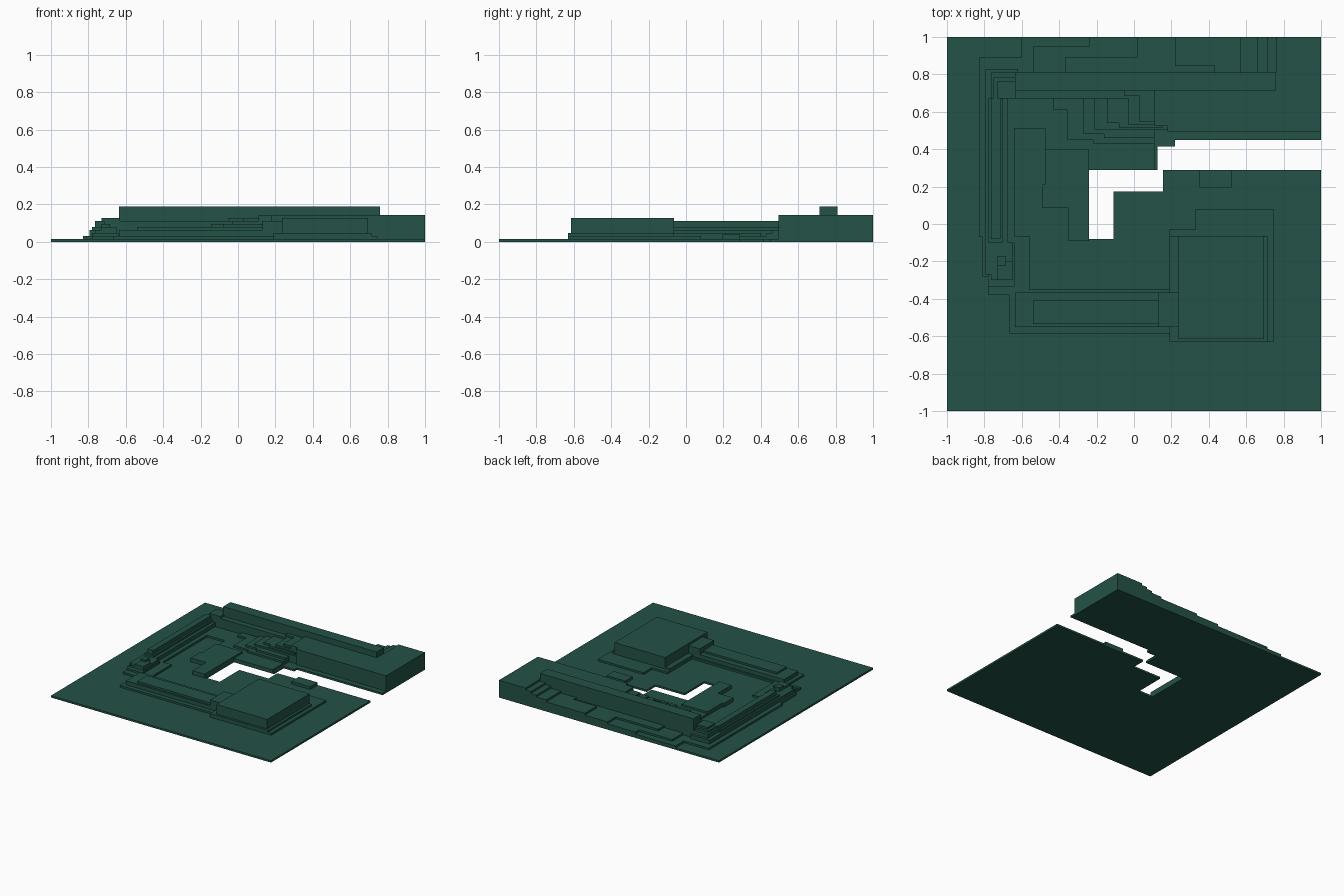
import bpy, bmesh

cube = bpy.data.objects.get("Cube")
if cube:
    bpy.data.objects.remove(cube, do_unlink=True)

green = bpy.data.materials.new("dark green")
green.use_nodes = True
color = (0.017, 0.085, 0.063, 1)
green.diffuse_color = color
green.node_tree.nodes["Principled BSDF"].inputs["Base Color"].default_value = color

STEP = 0.0158  # height of one terrace


def finish(name, bm):
    bmesh.ops.recalc_face_normals(bm, faces=bm.faces)
    mesh = bpy.data.meshes.new(name)
    bm.to_mesh(mesh)
    bm.free()
    mesh.materials.append(green)
    obj = bpy.data.objects.new(name, mesh)
    bpy.context.collection.objects.link(obj)


def extrude_outline(name, points, height):
    """Flat outline raised into a slab."""
    bm = bmesh.new()
    face = bm.faces.new([bm.verts.new((x, y, 0)) for x, y in points])
    top = bmesh.ops.extrude_face_region(bm, geom=[face])
    verts = [v for v in top["geom"] if isinstance(v, bmesh.types.BMVert)]
    bmesh.ops.translate(bm, verts=verts, vec=(0, 0, height))
    finish(name, bm)


def terraces(name, blocks):
    """Blocks given as x0, x1, y0, y1, level, sunk into the base."""
    bm = bmesh.new()
    z0 = 0.008
    for x0, x1, y0, y1, level in blocks:
        z1 = level * STEP
        made = bmesh.ops.create_cube(bm, size=1)["verts"]
        bmesh.ops.scale(bm, verts=made, vec=(x1 - x0, y1 - y0, z1 - z0))
        bmesh.ops.translate(bm, verts=made,
                            vec=((x0 + x1) / 2, (y0 + y1) / 2, (z0 + z1) / 2))
    finish(name, bm)


# Ground slab with the stepped channel cut through it
extrude_outline("ground_slab", [
    (-1, -1), (1, -1), (1, 0.29), (0.155, 0.29), (0.155, 0.175),
    (-0.11, 0.175), (-0.11, -0.08), (-0.24, -0.08), (-0.24, 0.29),
    (0.125, 0.29), (0.125, 0.415), (0.22, 0.415), (0.22, 0.45),
    (1, 0.45), (1, 1), (-1, 1)], STEP)

# Long top ridge along the back
terraces("back_ridge", [(-0.635, 0.76, 0.715, 0.81, 12)])

# High plateau at the right of the back
terraces("back_plateau", [
    (0.76, 1, 0.495, 1, 9), (0.18, 0.77, 0.495, 0.72, 9),
    (0.11, 0.19, 0.525, 0.72, 9)])

# Steps falling to the left behind the ridge
terraces("rear_steps", [
    (0.71, 0.77, 0.8, 1, 8), (0.66, 0.72, 0.8, 1, 7), (0.57, 0.67, 0.8, 1, 6),
    (0.22, 0.58, 0.845, 1, 5), (0.43, 0.58, 0.8, 0.85, 5),
    (0.015, 0.23, 0.8, 1, 4), (-0.37, 0.44, 0.8, 0.89, 4),
    (-0.24, 0.02, 0.8, 1, 3), (-0.54, 0.02, 0.8, 0.95, 3),
    (-0.605, -0.23, 0.8, 1, 2), (-0.83, -0.53, 0.8, 0.89, 2)])

# Staircase falling to the left in front of the ridge
terraces("front_steps", [
    (0.03, 0.15, 0.545, 0.72, 8), (-0.05, 0.04, 0.685, 0.72, 8),
    (-0.635, 0.12, 0.67, 0.72, 7), (-0.03, 0.155, 0.53, 0.68, 7),
    (-0.145, 0.0, 0.54, 0.68, 6), (-0.08, 0.155, 0.515, 0.68, 6),
    (-0.21, 0.18, 0.505, 0.68, 5),
    (-0.27, 0.11, 0.48, 0.68, 4), (-0.16, 0.11, 0.46, 0.5, 4),
    (-0.43, -0.2, 0.61, 0.68, 3), (-0.355, 0.11, 0.45, 0.68, 3),
    (-0.22, 0.11, 0.43, 0.46, 3)])

# Low shelves around the inner court
terraces("court_shelves", [
    (-0.68, -0.2, 0.51, 0.68, 2), (-0.475, 0.11, 0.40, 0.52, 2),
    (-0.24, 0.11, 0.29, 0.41, 2),
    (-0.475, -0.24, 0.29, 0.40, 3), (-0.475, -0.24, 0.21, 0.30, 3),
    (-0.49, -0.24, 0.085, 0.21, 3), (-0.35, -0.24, -0.09, 0.09, 3)])

# Stepped wall along the left
terraces("left_wall", [
    (-0.83, -0.64, -0.07, 0.83, 2), (-0.81, -0.64, -0.28, -0.05, 2),
    (-0.795, -0.675, -0.27, 0.83, 4), (-0.795, -0.62, 0.67, 0.83, 4),
    (-0.78, -0.70, -0.10, 0.67, 5),
    (-0.765, -0.715, -0.08, 0.67, 7)])

# Stepped tower where the left wall meets the ridge
terraces("corner_tower", [
    (-0.765, -0.63, 0.67, 0.81, 6), (-0.75, -0.63, 0.67, 0.785, 7),
    (-0.73, -0.63, 0.67, 0.765, 8)])

# Small stepped mound at the front end of the left wall
terraces("left_mound", [
    (-0.78, -0.56, -0.38, -0.065, 2), (-0.78, -0.64, -0.335, -0.1, 3),
    (-0.765, -0.65, -0.30, -0.1, 4), (-0.73, -0.65, -0.30, -0.2, 5),
    (-0.73, -0.685, -0.225, -0.17, 6)])

# Long low wall along the front
terraces("front_wall", [
    (-0.665, 0.2, -0.585, -0.35, 2), (-0.635, 0.14, -0.55, -0.365, 4),
    (-0.54, 0.14, -0.535, -0.41, 5), (0.13, 0.24, -0.55, -0.365, 7)])

# Square building on a stepped platform
terraces("square_platform", [
    (0.19, 0.745, -0.632, -0.03, 2), (0.33, 0.745, -0.04, 0.08, 2),
    (0.19, 0.715, -0.632, -0.065, 3)])
terraces("square_building", [(0.235, 0.695, -0.615, -0.065, 8)])

# Small block beside the channel
terraces("channel_block", [(0.35, 0.52, 0.195, 0.29, 2.4)])
